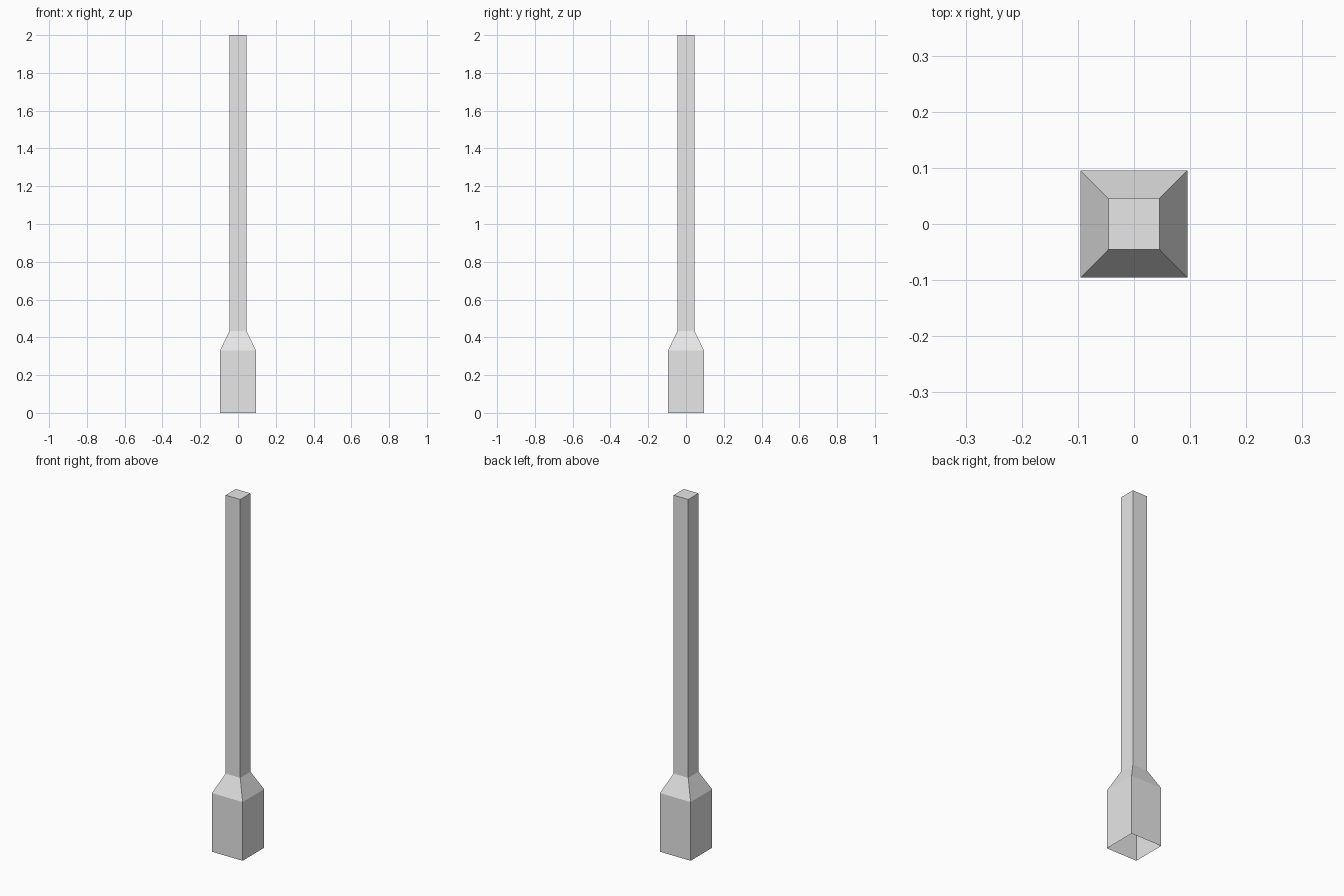
import bpy, bmesh

if "Cube" in bpy.data.objects:
    bpy.data.objects.remove(bpy.data.objects["Cube"])

# One flat grey for the whole post
grey = bpy.data.materials.new("light_grey")
grey.diffuse_color = (0.8, 0.8, 0.8, 1.0)
grey.use_nodes = True
grey.node_tree.nodes["Principled BSDF"].inputs["Base Color"].default_value = grey.diffuse_color

# Square profile: (half width, height) from the open foot to the closed top
PROFILE = [(0.0955, 0.0), (0.0955, 0.33), (0.0455, 0.434), (0.0455, 2.0)]
CORNERS = [(-1, -1), (1, -1), (1, 1), (-1, 1)]

bm = bmesh.new()
rings = [[bm.verts.new((x * w, y * w, z)) for x, y in CORNERS] for w, z in PROFILE]

# Wide base, tapered collar and slim shaft
for low, high in zip(rings, rings[1:]):
    for i in range(4):
        j = (i + 1) % 4
        bm.faces.new((low[i], low[j], high[j], high[i]))

# Top cap; the foot stays open and hollow
bm.faces.new(rings[-1])

mesh = bpy.data.meshes.new("square_post")
bm.to_mesh(mesh)
bm.free()
mesh.materials.append(grey)
post = bpy.data.objects.new("square_post", mesh)
bpy.context.collection.objects.link(post)
